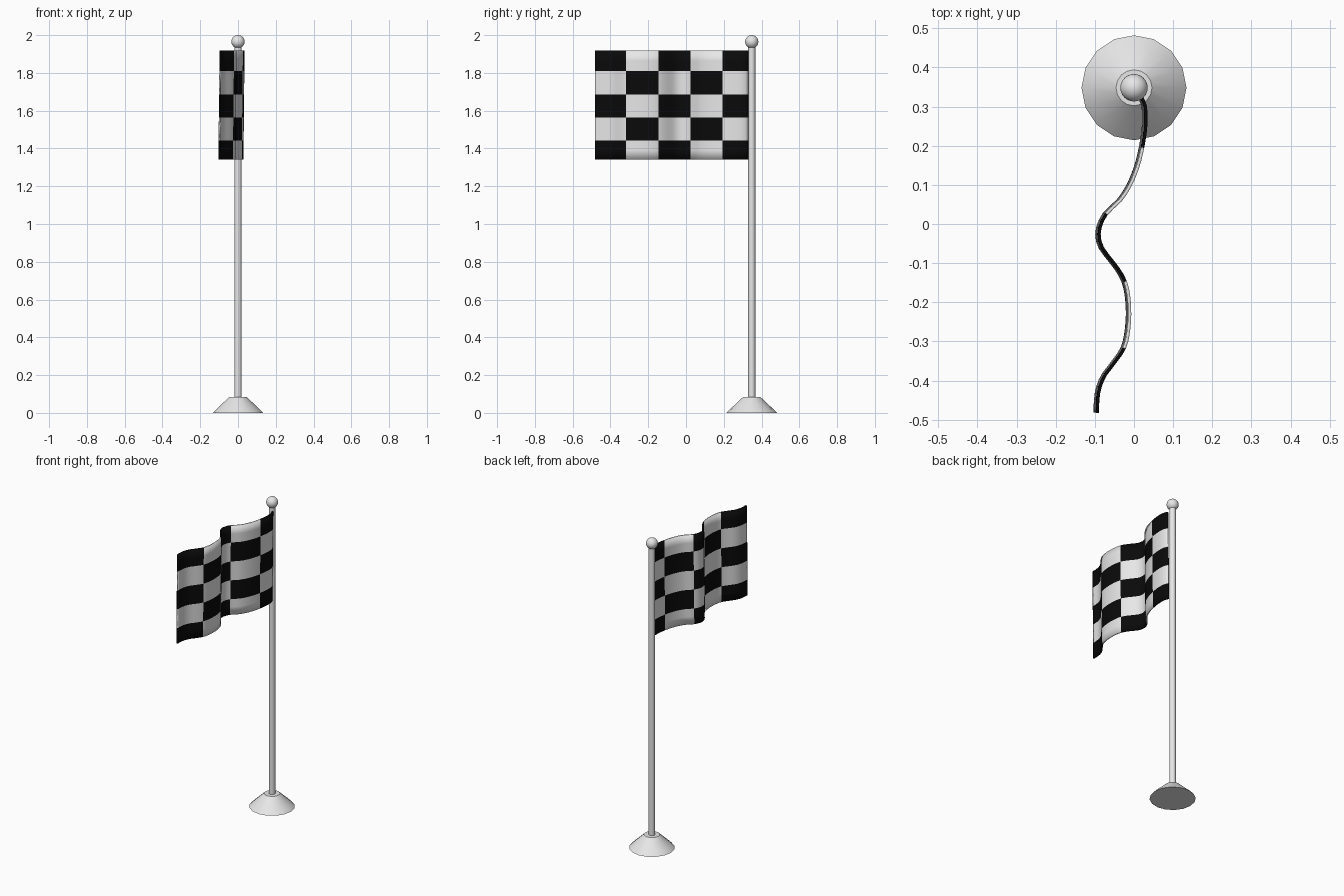
import bpy, math

if "Cube" in bpy.data.objects:
    bpy.data.objects.remove(bpy.data.objects["Cube"])

POLE_Y = 0.348


def material(name, rgb):
    m = bpy.data.materials.new(name)
    m.diffuse_color = (*rgb, 1)
    m.use_nodes = True
    m.node_tree.nodes["Principled BSDF"].inputs["Base Color"].default_value = m.diffuse_color
    return m


white = material("white", (0.8, 0.8, 0.8))
black = material("black", (0.003, 0.003, 0.003))


def make_object(name, verts, faces, mats):
    me = bpy.data.meshes.new(name)
    me.from_pydata(verts, [], faces)
    for m in mats:
        me.materials.append(m)
    ob = bpy.data.objects.new(name, me)
    bpy.context.collection.objects.link(ob)
    return ob


def smooth(ob, angle=40):
    bpy.ops.object.select_all(action='DESELECT')
    ob.select_set(True)
    bpy.context.view_layer.objects.active = ob
    bpy.ops.object.shade_smooth_by_angle(angle=math.radians(angle))


def lathe(name, profile, sides):
    """Turn (radius, z) points, bottom to top, around the pole axis; cap both ends."""
    verts, faces = [], []
    for r, z in profile:
        for k in range(sides):
            a = 2 * math.pi * k / sides
            verts.append((r * math.cos(a), POLE_Y + r * math.sin(a), z))
    for i in range(len(profile) - 1):
        for k in range(sides):
            n = (k + 1) % sides
            a, b = i * sides, (i + 1) * sides
            faces.append((a + k, a + n, b + n, b + k))
    faces.append(tuple(reversed(range(sides))))
    top = (len(profile) - 1) * sides
    faces.append(tuple(range(top, top + sides)))
    ob = make_object(name, verts, faces, [white])
    smooth(ob)
    return ob


# Base and pole
lathe("base", [(0.134, 0), (0.112, 0.022), (0.046, 0.084)], 16)
lathe("pole", [(0.019, 0.07), (0.019, 1.95)], 16)

# Ball on top
bpy.ops.mesh.primitive_uv_sphere_add(segments=24, ring_count=16, radius=0.035,
                                     location=(0, POLE_Y, 1.965))
ball = bpy.context.object
ball.name = "top_ball"
ball.data.materials.append(white)
smooth(ball)

# Flag: wavy path as (y, x) points seen from above
path = [(0.33, 0.014), (0.30, 0.026), (0.25, 0.027), (0.20, 0.020), (0.15, 0.008),
        (0.10, -0.012), (0.06, -0.038), (0.03, -0.070), (0.0, -0.087), (-0.03, -0.092),
        (-0.06, -0.084), (-0.095, -0.058), (-0.125, -0.036), (-0.16, -0.021),
        (-0.22, -0.014), (-0.28, -0.018), (-0.32, -0.029), (-0.36, -0.057),
        (-0.39, -0.079), (-0.43, -0.093), (-0.482, -0.097)]


def wave(y):
    """Cubic interpolation of x along the path."""
    n = len(path)
    i = next((k for k in range(n - 1) if y >= path[k + 1][0]), n - 2)

    def slope(k):
        a, b = path[max(k - 1, 0)], path[min(k + 1, n - 1)]
        return (b[1] - a[1]) / (b[0] - a[0])
    (y0, x0), (y1, x1) = path[i], path[i + 1]
    h = y1 - y0
    t = (y - y0) / h
    return ((2*t**3 - 3*t**2 + 1) * x0 + (t**3 - 2*t**2 + t) * h * slope(i)
            + (3*t**2 - 2*t**3) * x1 + (t**3 - t**2) * h * slope(i + 1))


def subdivide(marks, n):
    pts = [a + (b - a) * k / n for a, b in zip(marks, marks[1:]) for k in range(n)]
    return pts + [marks[-1]]


NY, NZ = 10, 2
ys = subdivide([0.328, 0.195, 0.026, -0.147, -0.317, -0.482], NY)
zs = subdivide([1.918, 1.809, 1.686, 1.564, 1.442, 1.341], NZ)
# slight lean: the lower edge sits a little further to -x
verts = [(wave(y) - 0.006 * (1.63 - z) / 0.577, y, z) for z in zs for y in ys]
w = len(ys)
cells = [(r, c) for r in range(len(zs) - 1) for c in range(w - 1)]
faces = [(r*w + c, (r+1)*w + c, (r+1)*w + c + 1, r*w + c + 1) for r, c in cells]
flag = make_object("flag", verts, faces, [black, white])
for poly, (r, c) in zip(flag.data.polygons, cells):
    poly.material_index = (r // NZ + c // NY) % 2   # checker pattern
smooth(flag, 60)
solid = flag.modifiers.new("thickness", 'SOLIDIFY')
solid.thickness = 0.008
solid.offset = 0
